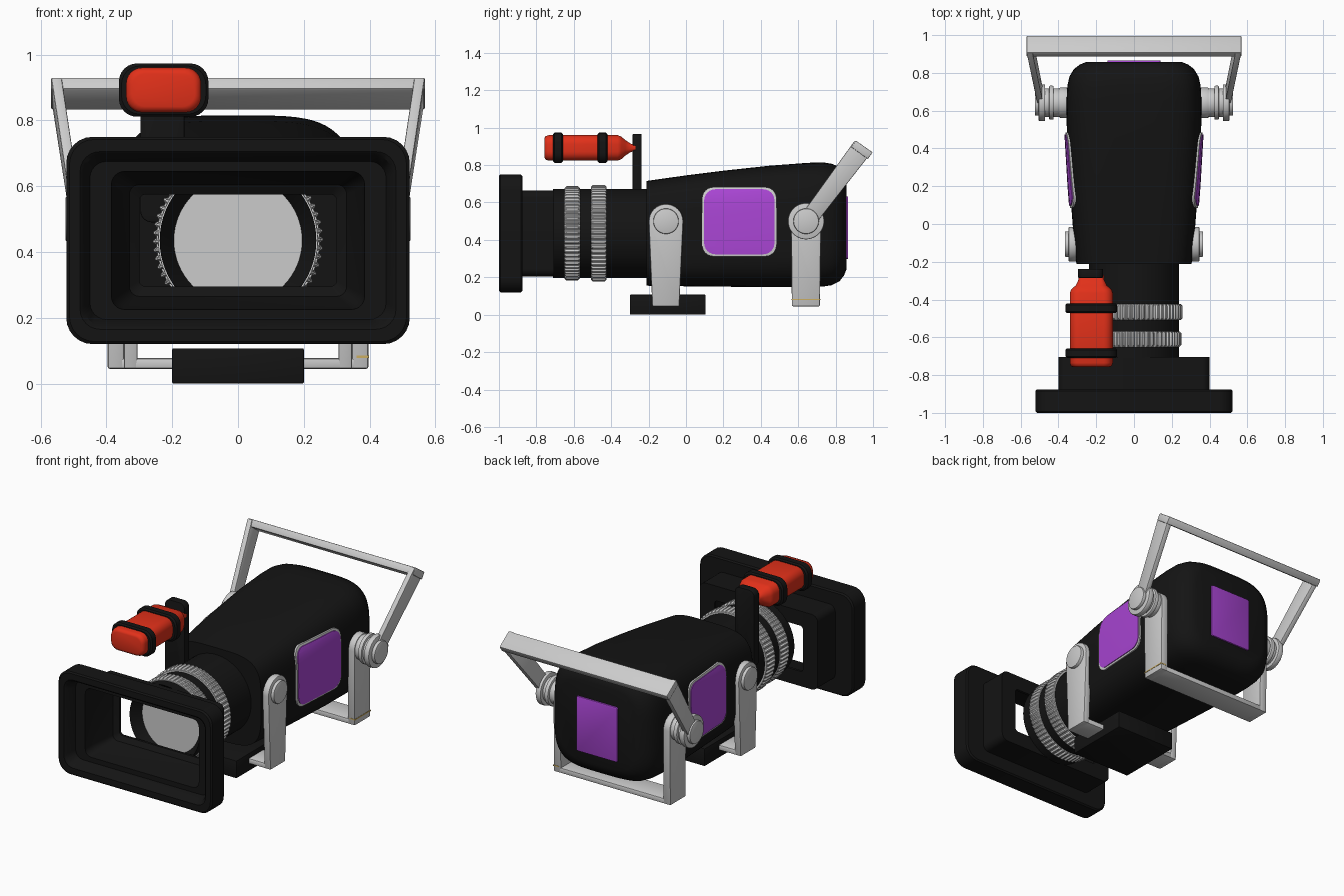
import bpy, bmesh, math
from mathutils import Vector

if "Cube" in bpy.data.objects:
    bpy.data.objects.remove(bpy.data.objects["Cube"])


def material(name, rgb):
    m = bpy.data.materials.new(name)
    m.diffuse_color = (*rgb, 1)
    m.use_nodes = True
    m.node_tree.nodes["Principled BSDF"].inputs["Base Color"].default_value = m.diffuse_color
    return m


BLACK = material("black_rubber", (0.007, 0.007, 0.007))
RED = material("red_plastic", (0.76, 0.03, 0.01))
PURPLE = material("purple_panel", (0.40, 0.06, 0.66))
GOLD = material("gold_trim", (0.6, 0.42, 0.12))


def smooth(ob, angle=32):
    bpy.ops.object.select_all(action='DESELECT')
    bpy.context.view_layer.objects.active = ob
    ob.select_set(True)
    bpy.ops.object.shade_smooth_by_angle(angle=math.radians(angle))


def loft(name, rings, mat=None, bevel=0, closed=False, angle=32):
    """Skin a list of equal-length point rings; capped unless closed."""
    bm = bmesh.new()
    vs = [[bm.verts.new(p) for p in r] for r in rings]
    n = len(vs[0])
    pairs = list(zip(vs, vs[1:])) + ([(vs[-1], vs[0])] if closed else [])
    for a, b in pairs:
        for i in range(n):
            j = (i + 1) % n
            bm.faces.new((a[i], a[j], b[j], b[i]))
    if not closed:
        bm.faces.new(vs[0])
        bm.faces.new(vs[-1])
    bmesh.ops.recalc_face_normals(bm, faces=bm.faces)
    if bevel:
        sharp = [e for e in bm.edges if e.calc_face_angle(0) > math.radians(35)]
        bmesh.ops.bevel(bm, geom=sharp, offset=bevel, segments=2, profile=0.5,
                        affect='EDGES', clamp_overlap=True)
    me = bpy.data.meshes.new(name)
    bm.to_mesh(me)
    bm.free()
    ob = bpy.data.objects.new(name, me)
    bpy.context.collection.objects.link(ob)
    if mat:
        me.materials.append(mat)
    smooth(ob, angle)
    return ob


def rrect(hu, hv, r, cu=0, cv=0, k=6):
    """Rounded rectangle as 2D points."""
    pts = []
    for q, (su, sv) in enumerate(((1, 1), (-1, 1), (-1, -1), (1, -1))):
        for i in range(k + 1):
            a = math.pi / 2 * (q + i / k)
            pts.append((cu + su * (hu - r) + r * math.cos(a), cv + sv * (hv - r) + r * math.sin(a)))
    return pts


def circle(r, cu=0, cv=0, n=48):
    return [(cu + r * math.cos(2 * math.pi * i / n), cv + r * math.sin(2 * math.pi * i / n)) for i in range(n)]


def at_y(pts, y):
    return [Vector((u, y, v)) for u, v in pts]


def at_x(pts, x):
    return [Vector((x, u, v)) for u, v in pts]


def prism_x(name, pts, x0, x1, mat=None, bevel=0.006):
    return loft(name, [at_x(pts, x0), at_x(pts, x1)], mat, bevel)


def box(name, x0, x1, y0, y1, z0, z1, mat=None, bevel=0.006):
    return prism_x(name, [(y0, z0), (y1, z0), (y1, z1), (y0, z1)], x0, x1, mat, bevel)


CZ = 0.435  # height of the lens axis

# Lens hood: hollow stepped rectangular shell (y, half width, half height, corner)
hood = [(-0.72, 0.30, 0.14, 0.02), (-0.74, 0.33, 0.17, 0.03), (-0.86, 0.375, 0.20, 0.04),
        (-0.93, 0.385, 0.21, 0.04), (-0.93, 0.45, 0.24, 0.05), (-0.99, 0.47, 0.26, 0.06),
        (-1.0, 0.48, 0.27, 0.06), (-1.0, 0.512, 0.307, 0.075), (-0.992, 0.522, 0.315, 0.08),
        (-0.883, 0.522, 0.315, 0.08), (-0.875, 0.514, 0.307, 0.075), (-0.875, 0.40, 0.23, 0.04),
        (-0.705, 0.40, 0.23, 0.04), (-0.705, 0.30, 0.14, 0.02)]
loft("lens_hood", [at_y(rrect(w, h, r, 0, CZ), y) for y, w, h, r in hood], BLACK, closed=True)

# Lens barrel with recessed front, and glass
barrel = [(-0.64, 0.19), (-0.66, 0.20), (-0.70, 0.232), (-0.71, 0.238), (-0.20, 0.238)]
loft("lens_barrel", [at_y(circle(r, 0, CZ, 64), y) for y, r in barrel], BLACK)
loft("lens_glass", [at_y(circle(0.192, 0, CZ, 64), y) for y in (-0.648, -0.638)])


# Ribbed focus and zoom rings
def gear(r, depth, teeth=60):
    return [((r - depth * (i % 4 > 1)) * math.cos(math.pi * i / teeth / 2),
             CZ + (r - depth * (i % 4 > 1)) * math.sin(math.pi * i / teeth / 2)) for i in range(teeth * 4)]


for name, y0, y1, r in (("focus_ring", -0.65, -0.568, 0.252), ("zoom_ring", -0.508, -0.424, 0.258)):
    loft(name, [at_y(gear(r - 0.01, 0), y0), at_y(gear(r, 0.009), y0 + 0.01),
                at_y(gear(r, 0.009), y1 - 0.01), at_y(gear(r - 0.01, 0), y1)])


# Camera body: superellipse sections (y, half width, bottom, top)
stations = [(-0.212, 0.305, 0.155, 0.715), (0, 0.325, 0.152, 0.745), (0.2, 0.34, 0.15, 0.77),
            (0.45, 0.355, 0.147, 0.797), (0.65, 0.358, 0.147, 0.812), (0.73, 0.353, 0.15, 0.815),
            (0.78, 0.342, 0.158, 0.807), (0.82, 0.318, 0.178, 0.79), (0.845, 0.285, 0.21, 0.765),
            (0.857, 0.255, 0.24, 0.735)]


def section(w, z0, z1, grow, n=72):
    def s(t):
        return math.copysign(abs(t) ** 0.5, t)
    return [((w + grow) * s(math.cos(2 * math.pi * i / n)),
             (z0 + z1) / 2 + ((z1 - z0) / 2 + grow) * s(math.sin(2 * math.pi * i / n))) for i in range(n)]


def body_shell(name, mat, grow=0.0):
    return loft(name, [at_y(section(w, a, b, grow), y) for y, w, a, b in stations], mat)


body_shell("camera_body", BLACK)

# Side panels and trims: slices of a slightly enlarged body, so they follow its curve
for side, s in (("right", 1), ("left", -1)):
    for part, mat, grow, e in (("panel", PURPLE, 0.012, 0), ("panel_trim", None, 0.008, 0.011)):
        ob = body_shell(f"{side}_{part}", mat, grow)
        prof = rrect(0.188 + e, 0.174 + e, 0.06, 0.285, 0.497)
        cut = prism_x("cutter", prof, s * 0.27, s * 0.5, mat, 0)
        mod = ob.modifiers.new("slice", 'BOOLEAN')
        mod.operation, mod.solver, mod.object = 'INTERSECT', 'EXACT', cut
        cut.hide_render = True
        bpy.context.view_layer.objects.active = ob
        bpy.ops.object.modifier_apply(modifier="slice")
        bpy.data.objects.remove(cut)
        smooth(ob)

# Rear panel
loft("rear_panel", [at_y(rrect(0.14, 0.168, 0.012, 0, 0.465), y) for y in (0.84, 0.866)], PURPLE, 0.004)


# Brackets: tapered legs with rounded tops
def leg_profile(cy, cz, r, y0, y1, z0):
    arc = [(cy + r * math.cos(math.pi * i / 16), cz + r * math.sin(math.pi * i / 16)) for i in range(17)]
    return [(y0, z0), (y1, z0)] + arc


FY, RY, PZ = -0.107, 0.642, 0.5
for side, s in (("right", 1), ("left", -1)):
    prism_x(f"front_leg_{side}", leg_profile(FY, PZ, 0.092, -0.18, -0.036, 0.045), s * 0.305, s * 0.347)
    prism_x(f"front_boss_{side}", circle(0.068, FY, PZ), s * 0.30, s * 0.366)
    prism_x(f"rear_leg_{side}", leg_profile(RY, PZ, 0.08, 0.566, 0.716, 0.045), s * 0.347, s * 0.396)
    # Rear pivot stack
    for i, (x0, x1, r) in enumerate(((0.39, 0.43, 0.075), (0.425, 0.45, 0.09), (0.445, 0.475, 0.075),
                                     (0.47, 0.505, 0.097), (0.50, 0.525, 0.068))):
        prism_x(f"pivot_{side}_{i}", circle(r, RY, PZ), s * x0, s * x1)

    # Handle arm, splayed outwards towards the top
    along, across = Vector((0, 0.60, 0.80)), Vector((0, 0.80, -0.60))
    rings = []
    for x, d, h in ((0.492, 0.0, 0.045), (0.552, 0.49, 0.055)):
        c = Vector((s * x, 0.652, 0.506)) + along * d
        dx = Vector((0.016, 0, 0))
        rings.append([c - across * h - dx, c + across * h - dx, c + across * h + dx, c - across * h + dx])
    loft(f"handle_arm_{side}", rings, None, 0.005)

box("front_bracket_bar", -0.345, 0.345, -0.18, -0.036, 0.045, 0.077)
box("rear_bracket_bar", -0.394, 0.394, 0.566, 0.716, 0.045, 0.077)
box("bracket_gold_line", 0.36, 0.398, 0.564, 0.718, 0.078, 0.085, GOLD, 0)

# Handle crossbar, tilted with the arms
prism_x("handle_bar", [(0.908, 0.931), (0.998, 0.868), (0.972, 0.832), (0.884, 0.896)], -0.568, 0.568, None, 0.004)

# Mounting shoe
box("mounting_shoe", -0.2, 0.2, -0.3, 0.105, 0.0, 0.107, BLACK, 0.004)

# Microphone: red capsule tapering to the rear (y, half width, half height, corner)
MX, MZ = -0.226, 0.892
mic = [(-0.757, 0.095, 0.05, 0.04), (-0.752, 0.108, 0.062, 0.045), (-0.735, 0.114, 0.068, 0.048),
       (-0.365, 0.114, 0.068, 0.048), (-0.345, 0.106, 0.06, 0.045), (-0.325, 0.082, 0.042, 0.035),
       (-0.295, 0.068, 0.022, 0.018), (-0.27, 0.066, 0.016, 0.014)]
loft("microphone", [at_y(rrect(w, h, r, MX, MZ), y) for y, w, h, r in mic], RED, angle=50)

# Microphone bands
for i, y in enumerate((-0.71, -0.472)):
    band = [(y, 0.128), (y + 0.008, 0.136), (y + 0.044, 0.136), (y + 0.052, 0.128)]
    loft(f"microphone_band_{i}", [at_y(rrect(w, w - 0.055, 0.055, MX, MZ), yy) for yy, w in band], BLACK)

# Microphone post standing on the barrel
loft("microphone_post", [at_y(rrect(0.067, 0.238, 0.035, -0.23, 0.728), y) for y in (-0.285, -0.237)], BLACK, 0.004)
